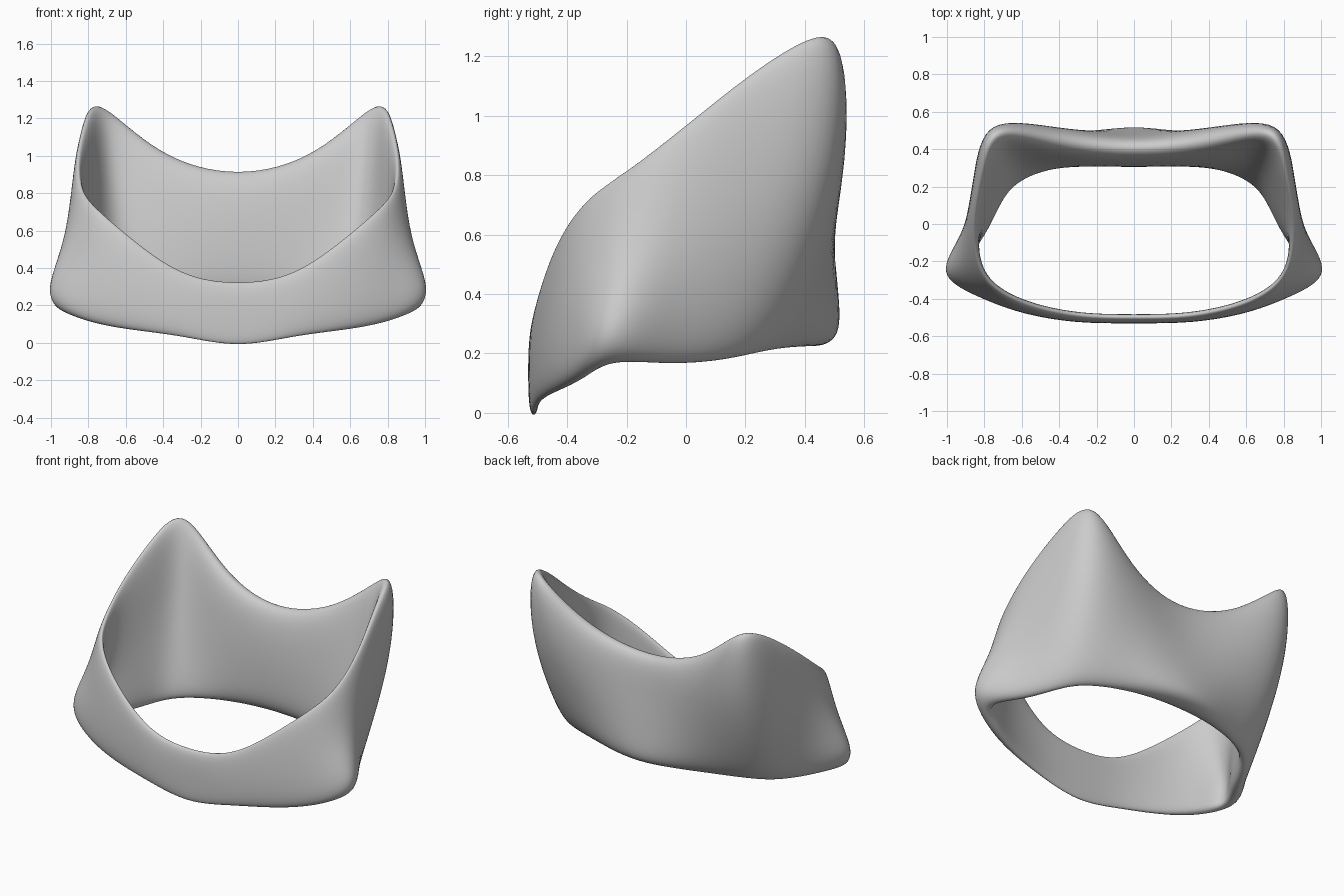
import bpy, bmesh
from mathutils import Vector

# Outer skin of the right half: vertical ribs (bottom, low, middle, top)
# running from front centre, around the flared corner, to back centre
ribs = [
    [(0, -.53, -.035), (0, -.53, .11), (0, -.53, .23), (0, -.515, .315)],
    [(.30, -.525, .035), (.31, -.535, .14), (.31, -.53, .27), (.30, -.515, .35)],
    [(.60, -.47, .065), (.63, -.48, .22), (.61, -.475, .42), (.60, -.455, .58)],
    [(.83, -.39, .105), (.86, -.385, .24), (.82, -.375, .50), (.79, -.35, .74)],
    [(1.01, -.27, .18), (1.11, -.28, .28), (.94, -.23, .52), (.87, -.19, .83)],
    [(.88, -.05, .155), (.92, -.06, .30), (.905, -.02, .62), (.885, .04, 1.01)],
    [(.78, .14, .17), (.83, .17, .36), (.87, .23, .75), (.845, .30, 1.22)],
    [(.66, .29, .20), (.73, .40, .42), (.81, .57, .88), (.805, .60, 1.35)],
    [(.38, .41, .215), (.45, .47, .42), (.45, .545, .80), (.42, .495, 1.00)],
    [(0, .58, .22), (0, .54, .36), (0, .45, .65), (0, .44, .885)],
]
# Wall thickness at the same points
walls = [
    (.03, .04, .045, .035), (.035, .05, .05, .035), (.06, .07, .06, .045),
    (.09, .09, .07, .05), (.10, .14, .10, .05), (.09, .13, .10, .045),
    (.08, .13, .12, .07), (.09, .17, .22, .13), (.11, .17, .20, .11),
    (.23, .24, .16, .10),
]

# Inner skin: each rib pushed horizontally inwards
inner = []
for i, (rib, wall) in enumerate(zip(ribs, walls)):
    if i in (0, len(ribs) - 1):
        inward = Vector((0, 1 if i == 0 else -1, 0))
    else:
        run = Vector(ribs[i + 1][2]) - Vector(ribs[i - 1][2])
        inward = Vector((-run.y, run.x, 0)).normalized()
    inner.append([tuple(Vector(p) + inward * t) for p, t in zip(rib, wall)])

# Closed cross-sections, mirrored to the left half
half = [a + b[::-1] for a, b in zip(ribs, inner)]
loop = half + [[(-x, y, z) for x, y, z in s] for s in half[-2:0:-1]]

# Tube of quads joining neighbouring sections all the way round
bm = bmesh.new()
cols = [[bm.verts.new(p) for p in s] for s in loop]
for i, a in enumerate(cols):
    b = cols[(i + 1) % len(cols)]
    for j in range(len(a)):
        k = (j + 1) % len(a)
        bm.faces.new((a[j], b[j], b[k], a[k])).smooth = True
bmesh.ops.recalc_face_normals(bm, faces=bm.faces)
mesh = bpy.data.meshes.new("curved_band")
bm.to_mesh(mesh)
bm.free()
band = bpy.data.objects.new("curved_band", mesh)
bpy.context.collection.objects.link(band)

# Rounded, organic finish
smooth = band.modifiers.new("rounding", 'SUBSURF')
smooth.levels = smooth.render_levels = 3
